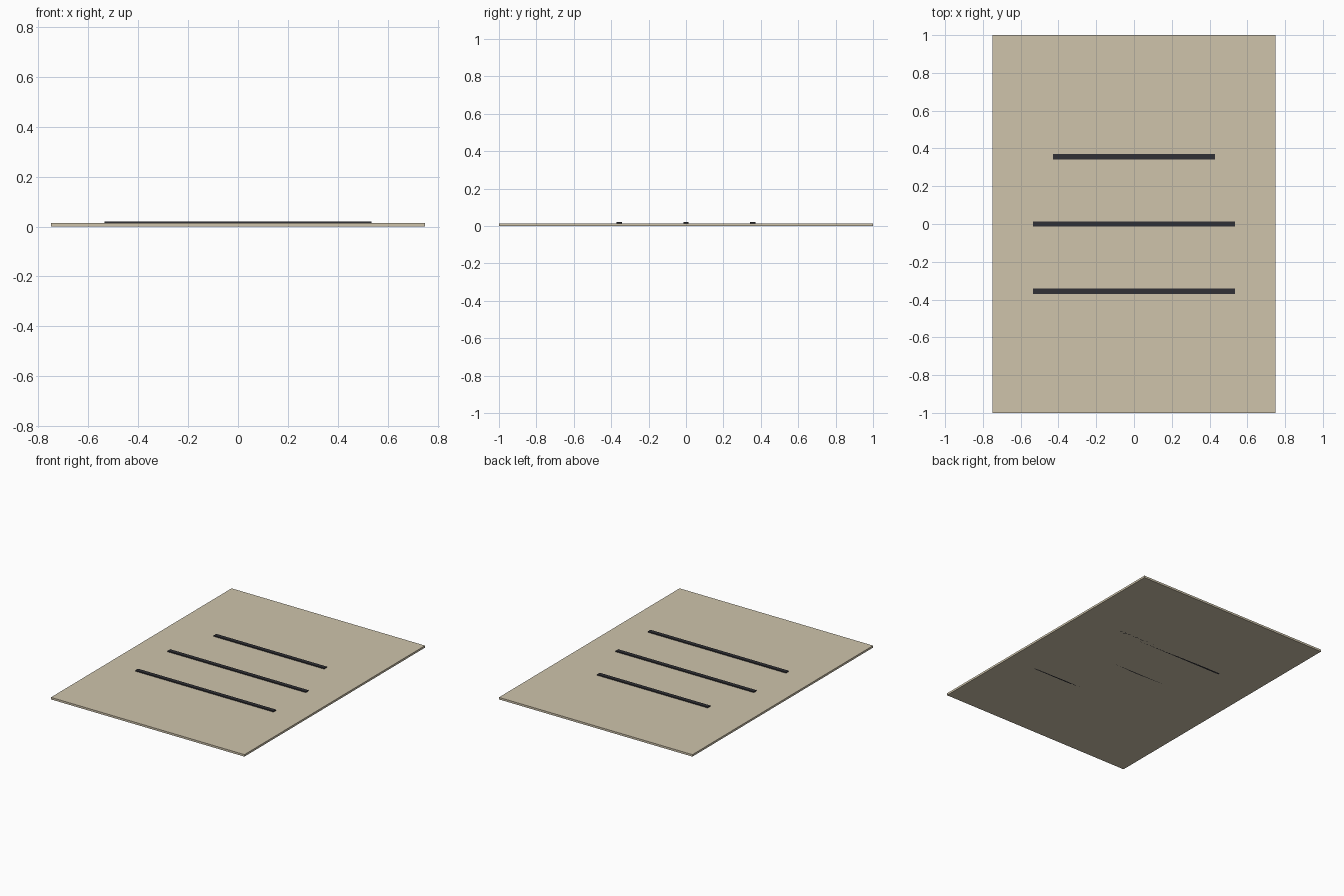
import bpy

if "Cube" in bpy.data.objects:
    bpy.data.objects.remove(bpy.data.objects["Cube"])


def material(name, color):
    m = bpy.data.materials.new(name)
    m.diffuse_color = color
    m.use_nodes = True
    m.node_tree.nodes["Principled BSDF"].inputs["Base Color"].default_value = m.diffuse_color
    return m


def box(name, size, y, mat):
    """Box centred on x, resting on z = 0."""
    bpy.ops.mesh.primitive_cube_add(size=1, location=(0, y, size[2] / 2))
    ob = bpy.context.object
    ob.name = name
    ob.scale = size
    bpy.ops.object.transform_apply(location=False, rotation=False, scale=True)
    ob.data.materials.append(mat)
    return ob


paper = material("paper", (0.62, 0.55, 0.41, 1))
ink = material("ink", (0.03, 0.03, 0.035, 1))

# Flat sheet
box("sheet", (1.5, 2.0, 0.0143), 0, paper)

# Raised lines, the back one shorter, set through the sheet
for name, y, length in (("front_line", -0.357, 1.071),
                        ("middle_line", 0.0, 1.071),
                        ("back_line", 0.357, 0.857)):
    box(name, (length, 0.0286, 0.0214), y, ink)
